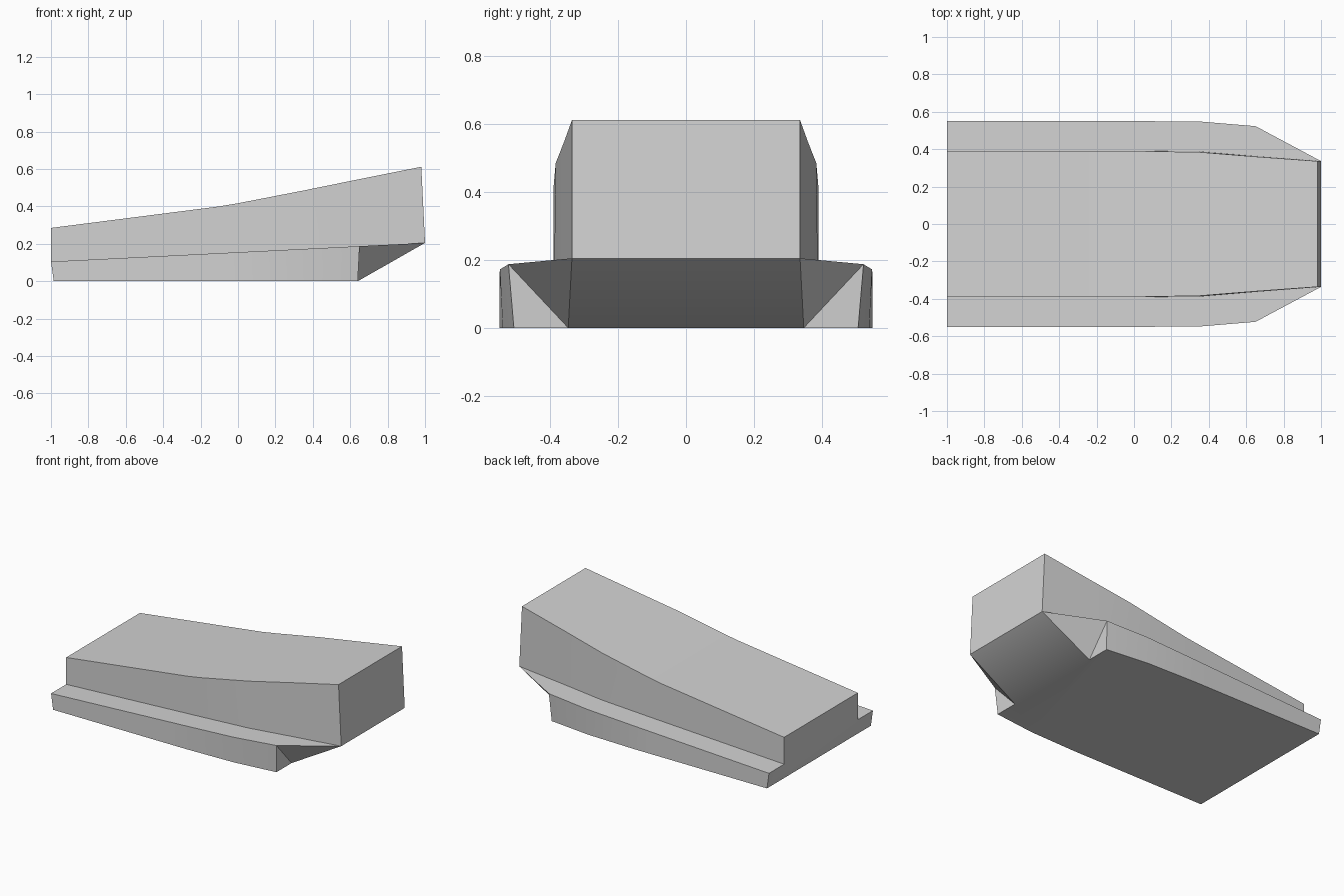
import bpy, bmesh

cube = bpy.data.objects.get("Cube")
if cube:
    bpy.data.objects.remove(cube, do_unlink=True)

# Material
grey = bpy.data.materials.new("light_grey")
grey.use_nodes = True
colour = (0.65, 0.65, 0.65, 1)
grey.diffuse_color = colour
grey.node_tree.nodes["Principled BSDF"].inputs["Base Color"].default_value = colour


def ledge_z(x):
    return 0.105 + 0.05 * (x + 1)


# Stations along the body: x, bottom x, bottom y, ledge y, wall foot y, top y, top z
stations = [
    (-1.0, -0.985, 0.55, 0.55, 0.39, 0.39, 0.285),
    (-0.1, -0.10, 0.55, 0.55, 0.39, 0.39, 0.40),
    (0.0, 0.0, 0.55, 0.55, 0.39, 0.39, 0.417),
    (0.35, 0.35, 0.54, 0.548, 0.388, 0.384, 0.485),
    (0.65, 0.64, 0.507, 0.523, 0.363, 0.36, 0.546),
]

bm = bmesh.new()


def pair(x, y, z):
    """Matching vertices on the two sides."""
    return [bm.verts.new((x, s * y, z)) for s in (-1, 1)]


rings = []
for x, bx, by, oy, iy, ty, tz in stations:
    z = ledge_z(x)
    rings.append([pair(bx, by, 0), pair(x, oy, z), pair(x, iy, z), pair(x, ty, tz)])
nose = pair(1.0, 0.336, 0.205)
crown = pair(0.98, 0.336, 0.612)
heel = pair(0.64, 0.347, 0)

# Stepped sides, roof and floor
for n, (a, b) in enumerate(zip(rings, rings[1:])):
    for s in (0, 1):
        for k in range(3):
            bm.faces.new((a[k][s], b[k][s], b[k + 1][s], a[k + 1][s]))
    bm.faces.new((a[3][0], b[3][0], b[3][1], a[3][1]))
    inner = heel if n == len(rings) - 2 else []
    bm.faces.new([a[0][1], a[0][0], b[0][0], *inner, b[0][1]])

# Tapered nose with undercut corners
bottom, outer, foot, top = rings[-1]
for s in (0, 1):
    bm.faces.new((foot[s], nose[s], crown[s], top[s]))
    bm.faces.new((outer[s], nose[s], foot[s]))
    bm.faces.new((bottom[s], heel[s], outer[s]))
    bm.faces.new((heel[s], nose[s], outer[s]))
bm.faces.new((top[0], crown[0], crown[1], top[1]))
bm.faces.new((nose[0], nose[1], crown[1], crown[0]))
bm.faces.new((heel[0], heel[1], nose[1], nose[0]))

# Low end
bottom, outer, foot, top = rings[0]
bm.faces.new((foot[0], top[0], top[1], foot[1]))
bm.faces.new((bottom[0], outer[0], foot[0], foot[1], outer[1], bottom[1]))

bmesh.ops.recalc_face_normals(bm, faces=bm.faces)
mesh = bpy.data.meshes.new("wedge_body")
bm.to_mesh(mesh)
bm.free()
mesh.materials.append(grey)
body = bpy.data.objects.new("wedge_body", mesh)
bpy.context.collection.objects.link(body)

# Smooth shading with sharp edges kept
bpy.ops.object.select_all(action="DESELECT")
body.select_set(True)
bpy.context.view_layer.objects.active = body
bpy.ops.object.shade_smooth_by_angle(angle=0.5236)
